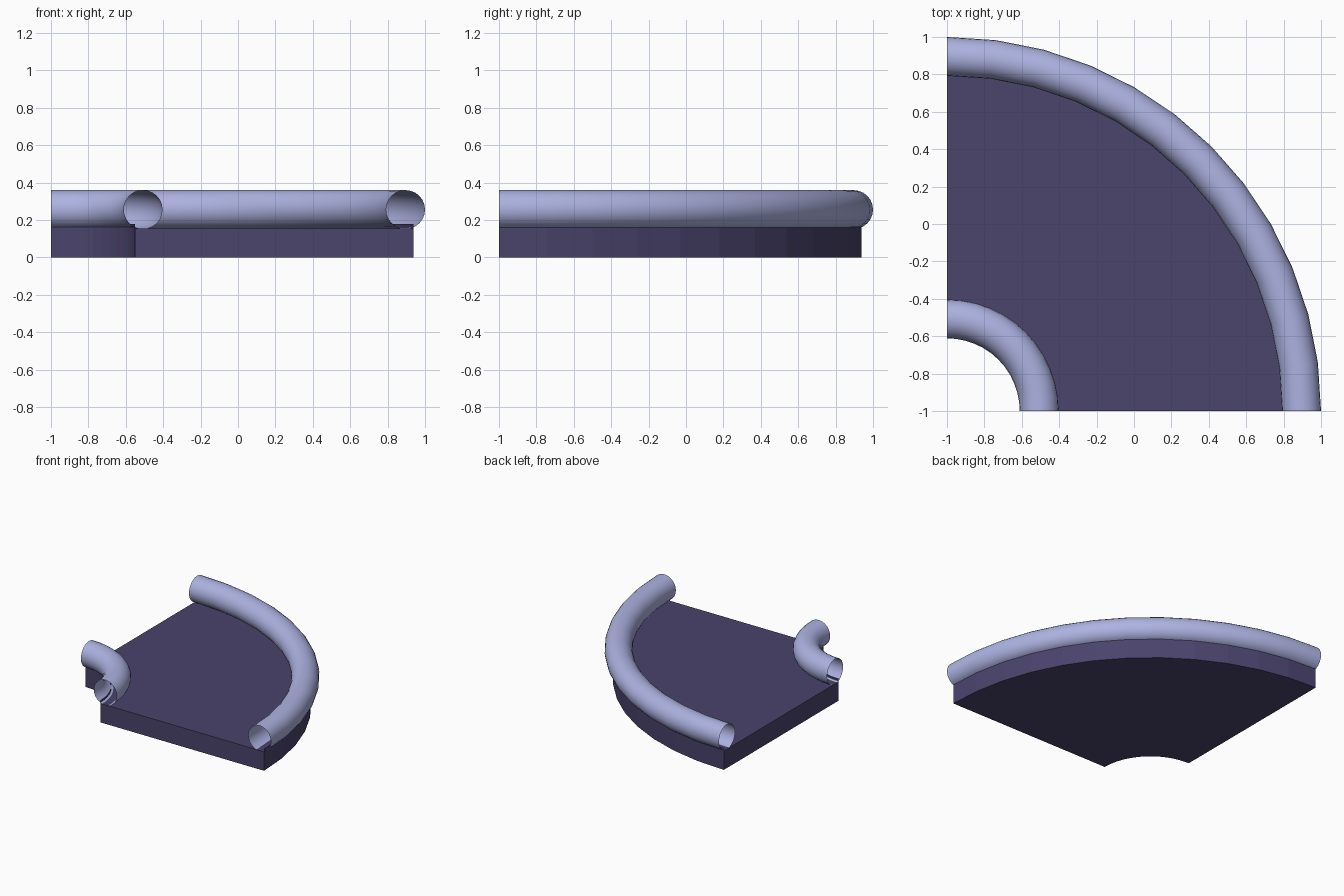
import bpy, bmesh, math

if "Cube" in bpy.data.objects:
    bpy.data.objects.remove(bpy.data.objects["Cube"])

SEG = 12          # steps along the quarter turn
CX, CY = -1.0, -1.0


def material(name, rgb):
    m = bpy.data.materials.new(name)
    m.diffuse_color = (*rgb, 1)
    m.use_nodes = True
    m.node_tree.nodes["Principled BSDF"].inputs["Base Color"].default_value = m.diffuse_color
    return m


lavender = material("lavender", (0.42, 0.45, 0.76))
dark_purple = material("dark purple", (0.069, 0.056, 0.150))


def sweep(bm, profile, closed):
    """Sweep a (radius, z) profile through a quarter turn about the corner."""
    rings = []
    for i in range(SEG + 1):
        a = math.pi / 2 * i / SEG
        rings.append([bm.verts.new((CX + r * math.cos(a), CY + r * math.sin(a), z))
                      for r, z in profile])
    n = len(profile)
    for a, b in zip(rings, rings[1:]):
        for j in range(n if closed else n - 1):
            k = (j + 1) % n
            bm.faces.new((a[j], a[k], b[k], b[j]))
    return rings


def finish(bm, name, mat, smooth):
    me = bpy.data.meshes.new(name)
    bm.to_mesh(me)
    bm.free()
    me.materials.append(mat)
    for p in me.polygons:
        p.use_smooth = smooth
    ob = bpy.data.objects.new(name, me)
    bpy.context.collection.objects.link(ob)
    return ob


# open-ended rails
def rail(name, radius, r=0.104, z=0.256, sides=24):
    bm = bmesh.new()
    prof = [(radius + r * math.cos(t), z + r * math.sin(t))
            for t in (2 * math.pi * j / sides for j in range(sides))]
    sweep(bm, prof, True)
    finish(bm, name, lavender, True)


rail("outer_rail", 1.896)
rail("inner_rail", 0.493)

# quarter-ring slab with flat ends
R0, R1, TOP, LIP = 0.449, 1.937, 0.156, 0.18
bm = bmesh.new()
rings = sweep(bm, [(R0, 0), (R1, 0), (R1, TOP), (R0, TOP)], True)
bm.faces.new(rings[0][::-1])
bm.faces.new(rings[-1])
bmesh.ops.recalc_face_normals(bm, faces=bm.faces[:])
finish(bm, "slab", dark_purple, False)

# thin curved lips of the slab walls, rising into the rails
for name, r, flip in (("inner_lip", R0, True), ("outer_lip", R1, False)):
    bm = bmesh.new()
    sweep(bm, [(r, TOP), (r, LIP)], False)
    if not flip:
        bmesh.ops.reverse_faces(bm, faces=bm.faces[:])
    finish(bm, name, dark_purple, False)
